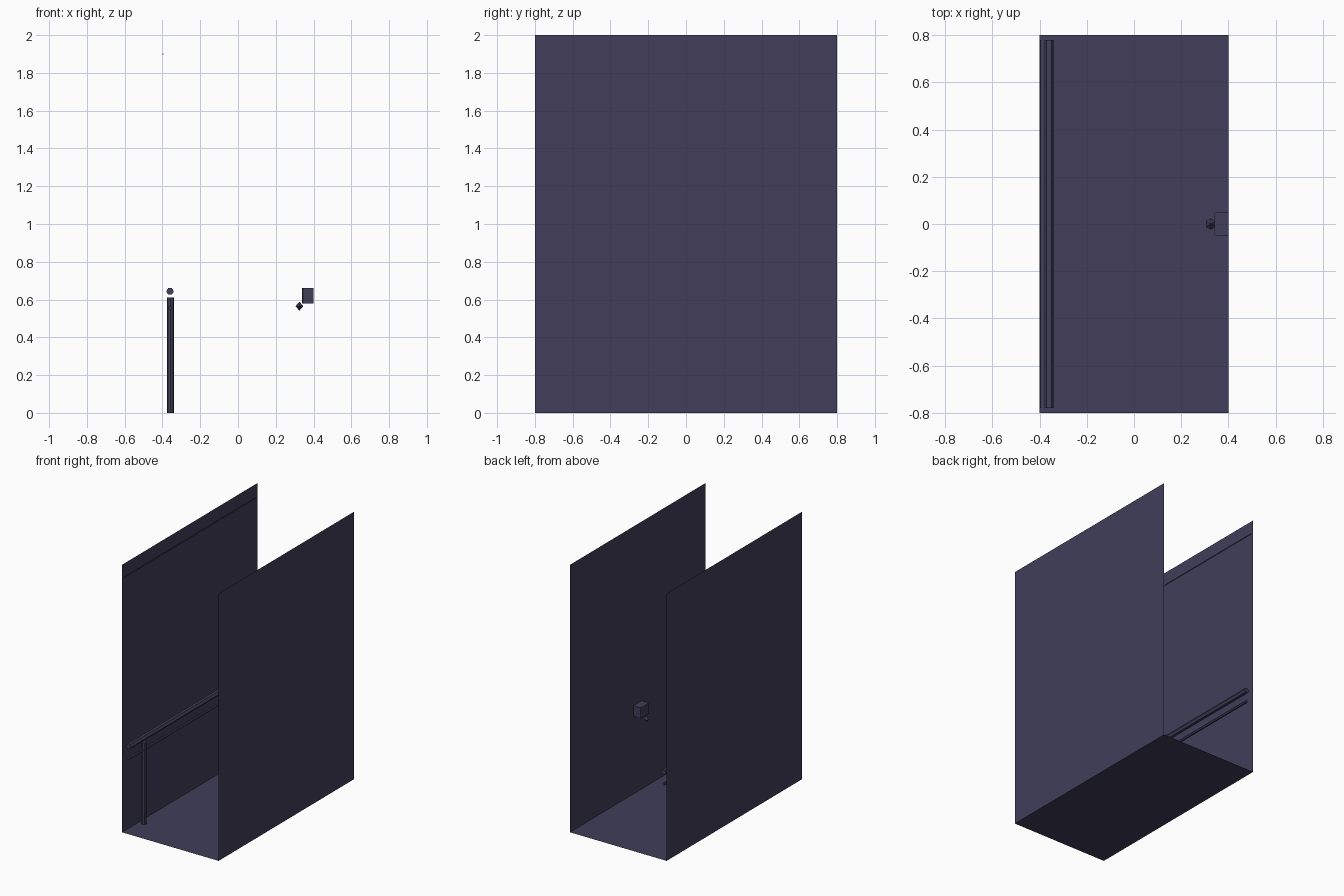
import bpy
import bmesh
import math
from mathutils import Vector

if "Cube" in bpy.data.objects:
    bpy.data.objects.remove(bpy.data.objects["Cube"])

paint = bpy.data.materials.new("dark slate violet")
paint.diffuse_color = (0.052, 0.048, 0.100, 1)
paint.use_nodes = True
paint.node_tree.nodes["Principled BSDF"].inputs["Base Color"].default_value = paint.diffuse_color


def finish(name, bm):
    mesh = bpy.data.meshes.new(name)
    bm.to_mesh(mesh)
    bm.free()
    mesh.materials.append(paint)
    obj = bpy.data.objects.new(name, mesh)
    bpy.context.collection.objects.link(obj)
    return obj


def sheet(name, corners):
    bm = bmesh.new()
    bm.faces.new([bm.verts.new(c) for c in corners])
    return finish(name, bm)


def wall(name, x, y, z0, z1):
    s = 1 if x > 0 else -1
    return sheet(name, [(x, -s * y, z0), (x, s * y, z0), (x, s * y, z1), (x, -s * y, z1)])


def prism(name, start, end, radius, sides=6):
    """Capped straight bar with a corner pointing along x."""
    start, end = Vector(start), Vector(end)
    u = Vector((1, 0, 0))
    v = (end - start).normalized().cross(u)
    bm = bmesh.new()
    rings = []
    for p in (start, end):
        rings.append([bm.verts.new(p + radius * (u * math.cos(a) + v * math.sin(a)))
                      for a in (2 * math.pi * i / sides for i in range(sides))])
    for i in range(sides):
        j = (i + 1) % sides
        bm.faces.new((rings[0][i], rings[0][j], rings[1][j], rings[1][i]))
    bm.faces.new(rings[0][::-1])
    bm.faces.new(rings[1])
    bmesh.ops.recalc_face_normals(bm, faces=bm.faces)
    return finish(name, bm)


# Floor and the two open-ended side walls
sheet("floor", [(-0.4, -0.8, 0), (0.4, -0.8, 0), (0.4, 0.8, 0), (-0.4, 0.8, 0)])
wall("left_wall", -0.4, 0.8, 0, 2)
wall("right_wall", 0.4, 0.8, 0, 2)

# Fine trim strip near the top of the left wall
prism("wall_trim", (-0.397, -0.78, 1.9), (-0.397, 0.78, 1.9), 0.003, 4)

# Handrail, thinner lower rail and supporting post
prism("handrail", (-0.36, -0.78, 0.643), (-0.36, 0.78, 0.643), 0.02)
prism("lower_rail", (-0.36, -0.78, 0.555), (-0.36, 0.78, 0.555), 0.01)
prism("rail_post", (-0.358, -0.6, 0), (-0.358, -0.6, 0.612), 0.018, 8)

# Wall box with chamfered upright edges on its room side
bm = bmesh.new()
bmesh.ops.create_cube(bm, size=1)
for v in bm.verts:
    v.co = Vector((0.37 + v.co.x * 0.06, v.co.y * 0.1, 0.62 + v.co.z * 0.08))
edges = [e for e in bm.edges if all(v.co.x < 0.35 for v in e.verts)
         and abs(e.verts[0].co.z - e.verts[1].co.z) > 0.05]
bmesh.ops.bevel(bm, geom=edges, offset=0.01, segments=2, profile=0.5, affect='EDGES')
finish("wall_box", bm)

# Faceted knob under the box
bm = bmesh.new()
bmesh.ops.create_uvsphere(bm, u_segments=6, v_segments=2, radius=0.024)
bmesh.ops.translate(bm, verts=bm.verts, vec=(0.325, 0, 0.565))
finish("knob", bm)
